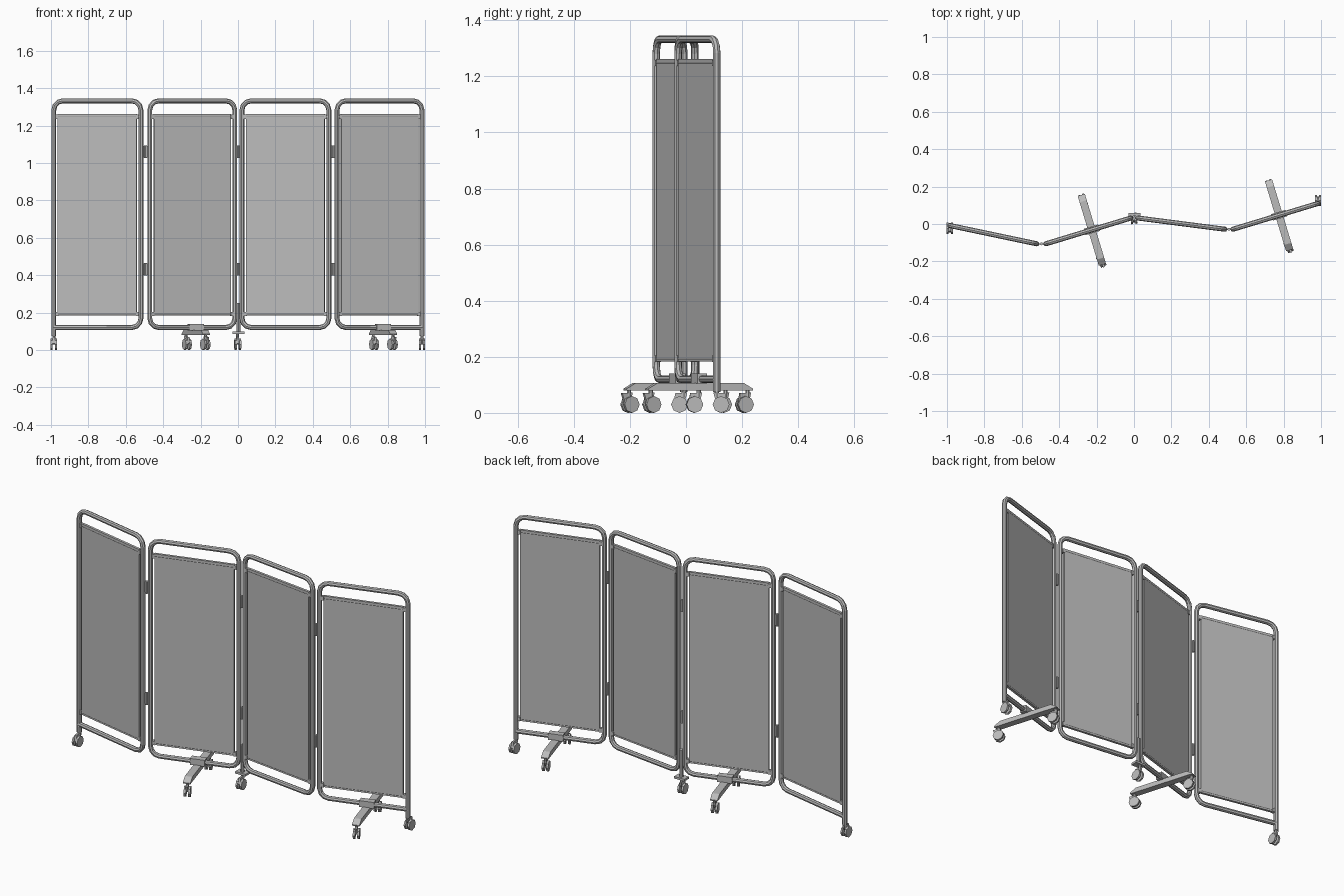
import bpy, bmesh, math
from mathutils import Matrix, Vector

if "Cube" in bpy.data.objects:
    bpy.data.objects.remove(bpy.data.objects["Cube"])

grey = bpy.data.materials.new("satin_grey")
grey.use_nodes = True
colour = (0.5, 0.5, 0.5, 1)
grey.diffuse_color = colour
grey.node_tree.nodes["Principled BSDF"].inputs["Base Color"].default_value = colour

TOP, BOTTOM, TUBE, CORNER = 1.332, 0.12, 0.0135, 0.05


def finish(name, bm, matrix):
    mesh = bpy.data.meshes.new(name)
    bmesh.ops.recalc_face_normals(bm, faces=bm.faces)
    bm.to_mesh(mesh)
    bm.free()
    mesh.materials.append(grey)
    obj = bpy.data.objects.new(name, mesh)
    obj.matrix_world = matrix
    bpy.context.collection.objects.link(obj)
    return obj


def box(name, size, centre, matrix):
    bm = bmesh.new()
    bmesh.ops.create_cube(bm, size=1)
    bmesh.ops.scale(bm, vec=size, verts=bm.verts)
    bmesh.ops.translate(bm, vec=centre, verts=bm.verts)
    return finish(name, bm, matrix)


def rod(name, start, end, radius, matrix, sides=8):
    start, end = Vector(start), Vector(end)
    axis = end - start
    bm = bmesh.new()
    bmesh.ops.create_cone(bm, cap_ends=True, segments=sides, radius1=radius,
                          radius2=radius, depth=axis.length)
    spin = Vector((0, 0, 1)).rotation_difference(axis).to_matrix().to_4x4()
    bm.transform(Matrix.Translation((start + end) / 2) @ spin)
    return finish(name, bm, matrix)


def prism(name, outline, width, matrix):
    """Extrude a (y, z) outline along x."""
    bm = bmesh.new()
    face = bm.faces.new([bm.verts.new((-width / 2, y, z)) for y, z in outline])
    out = bmesh.ops.extrude_face_region(bm, geom=[face])["geom"]
    moved = [v for v in out if isinstance(v, bmesh.types.BMVert)]
    bmesh.ops.translate(bm, vec=(width, 0, 0), verts=moved)
    return finish(name, bm, matrix)


def arc(x, z, start):
    """Clockwise quarter bend in three steps."""
    angles = [math.radians(start - 30 * i) for i in range(4)]
    return [(x + CORNER * math.cos(a), z + CORNER * math.sin(a)) for a in angles]


def tube(name, points, closed, matrix):
    curve = bpy.data.curves.new(name, "CURVE")
    curve.dimensions = "3D"
    curve.bevel_depth = TUBE
    curve.bevel_resolution = 2
    curve.use_fill_caps = True
    spline = curve.splines.new("POLY")
    spline.points.add(len(points) - 1)
    for p, (x, z) in zip(spline.points, points):
        p.co = (x, 0, z, 1)
    spline.use_cyclic_u = closed
    spline.use_smooth = False
    curve.materials.append(grey)
    obj = bpy.data.objects.new(name, curve)
    obj.matrix_world = matrix
    bpy.context.collection.objects.link(obj)


def frame(name, length, leg, matrix):
    lo, hi = CORNER, length - CORNER
    zl, zh = BOTTOM + CORNER, TOP - CORNER
    tl, tr = arc(lo, zh, 180), arc(hi, zh, 90)
    br, bl = arc(hi, zl, 0), arc(lo, zl, -90)
    if leg == "left":
        path = [(0, 0.075)] + tl + tr + br + [(0, BOTTOM)]
    elif leg == "right":
        path = [(length, BOTTOM)] + bl + tl + tr + [(length, 0.075)]
    else:
        path = tl + tr + br + bl
    tube(name + "_frame", path, leg is None, matrix)


def caster(name, x, y, turn, trail=0.015):
    m = Matrix.Translation((x, y, 0)) @ Matrix.Rotation(turn, 4, "Z")
    rod(name + "_stem", (0, 0, 0.055), (0, 0, 0.09), 0.008, m)
    prism(name + "_fork", [(0.012, 0.072), (-0.03, 0.07), (-trail - 0.022, 0.035),
                           (-trail, 0.028), (0.008, 0.055)], 0.012, m)
    for side in (-1, 1):
        rod(name + "_wheel", (side * 0.006, -trail, 0.03),
            (side * 0.017, -trail, 0.03), 0.03, m)


def foot(name, length, matrix, angle):
    # Tapered cross bar, clamp under the rail and a caster at each end
    mid = length / 2 + 0.02
    m = matrix @ Matrix.Translation((mid, 0, 0))
    prism(name + "_bar", [(-0.195, 0.08), (0.195, 0.08), (0.195, 0.086),
                          (0.16, 0.107), (-0.16, 0.107), (-0.195, 0.086)], 0.04, m)
    box(name + "_clamp", (0.08, 0.036, 0.036), (0, 0, 0.122), m)
    for side, label in ((-1, "front"), (1, "back")):
        p = m @ Vector((0, side * 0.18, 0))
        turn = angle + (0.2 if side < 0 else 0.1)
        caster(f"{name}_{label}_caster", p.x, p.y, turn, 0.008 * side + 0.004)


# Four folding panels, given by the centres of their side posts
panels = [
    ("right_outer", (-0.985, -0.008), (-0.519, -0.106), "left", False),
    ("right_inner", (-0.472, -0.106), (-0.017, 0.032), None, True),
    ("left_inner", (0.021, 0.032), (0.486, -0.028), None, False),
    ("left_outer", (0.529, -0.028), (0.984, 0.11), "right", True),
]
for name, a, b, leg, has_foot in panels:
    a, b = Vector(a), Vector(b)
    length = (b - a).length
    angle = math.atan2(b.y - a.y, b.x - a.x)
    m = Matrix.Translation((a.x, a.y, 0)) @ Matrix.Rotation(angle, 4, "Z")
    frame(name, length, leg, m)
    box(name + "_curtain", (length - 0.046, 0.014, 1.078), (length / 2, 0, 0.722), m)
    for z in (0.193, 1.247):
        rod(name + "_curtain_rod", (0, 0, z), (length, 0, z), 0.008, m)
        for x in (0.018, length - 0.018):
            box(name + "_rod_bracket", (0.014, 0.02, 0.022), (x, 0, z), m)
    if has_foot:
        foot(name + "_foot", length, m, angle)

# Hinges between neighbouring panels
for (name, _, a, _, _), (_, b, _, _, _) in zip(panels, panels[1:]):
    a, b = Vector(a), Vector(b)
    mid = (a + b) / 2
    m = Matrix.Translation((mid.x, mid.y, 0))
    for z in (0.432, 1.06):
        rod(name + "_hinge_pin", (0, 0, z - 0.034), (0, 0, z + 0.034), 0.008, m)
        box(name + "_hinge_leaf", ((b - a).length, 0.006, 0.06), (0, 0, z), m)

# Centre support where the two inner panels meet
centre = Matrix.Translation((0.002, 0.038, 0))
rod("centre_post", (0, 0, 0.085), (0, 0, 0.25), 0.011, centre)
box("centre_plate", (0.064, 0.04, 0.012), (0, 0, 0.092), centre)
caster("centre_caster", -0.003, 0.045, 0.1)

# Casters under the outer posts
caster("right_post_caster", -0.985, -0.008, 0)
caster("left_post_caster", 0.984, 0.11, math.pi)
